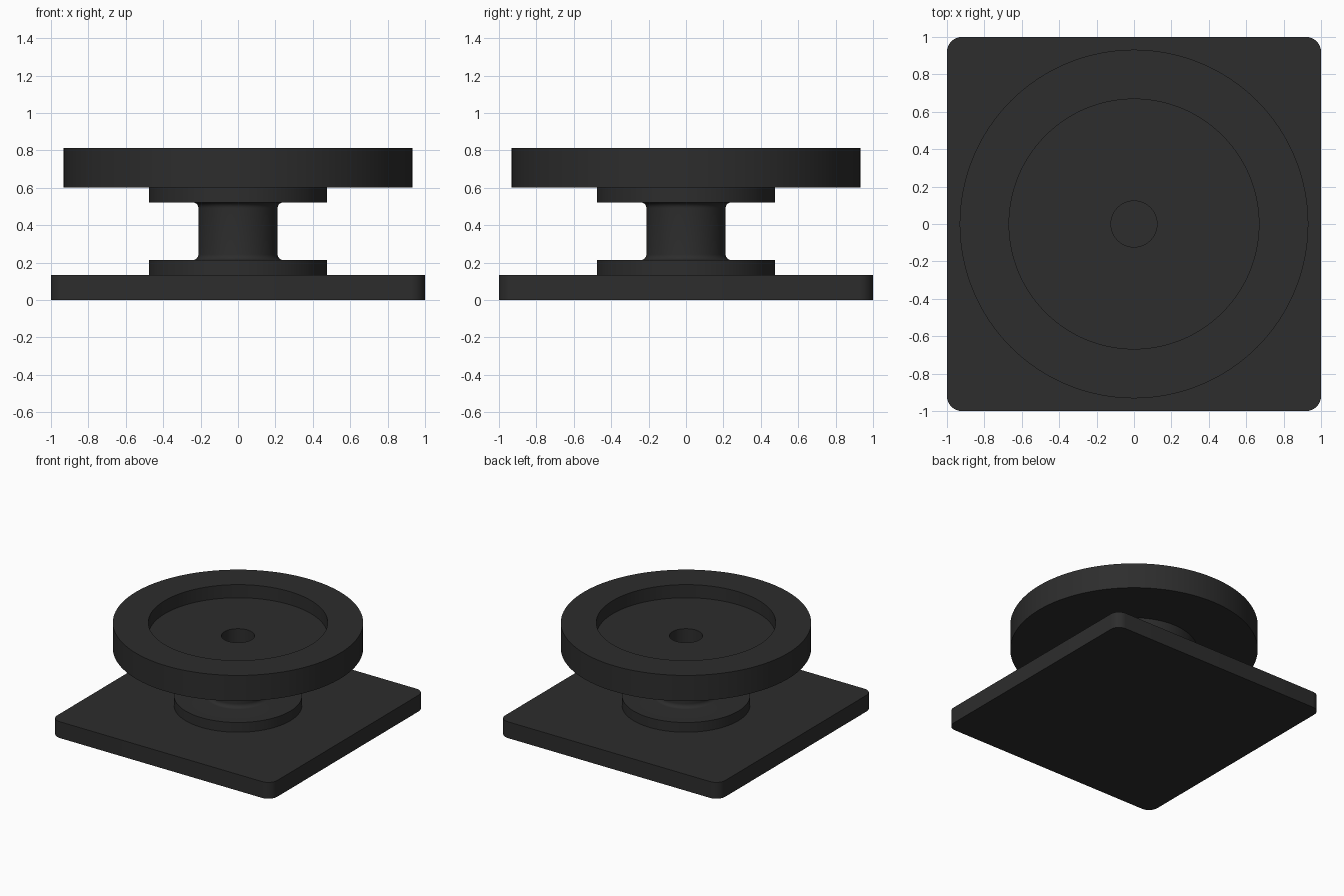
import bpy, bmesh
from math import pi, sin, cos, radians

if "Cube" in bpy.data.objects:
    bpy.data.objects.remove(bpy.data.objects["Cube"])

SEGMENTS = 128
dark = bpy.data.materials.new("dark_grey")
dark.diffuse_color = (0.026, 0.026, 0.026, 1)
dark.use_nodes = True
dark.node_tree.nodes["Principled BSDF"].inputs["Base Color"].default_value = dark.diffuse_color


def finish(name, bm):
    bmesh.ops.recalc_face_normals(bm, faces=bm.faces[:])
    mesh = bpy.data.meshes.new(name)
    bm.to_mesh(mesh)
    bm.free()
    mesh.materials.append(dark)
    obj = bpy.data.objects.new(name, mesh)
    bpy.context.collection.objects.link(obj)
    bpy.ops.object.select_all(action='DESELECT')
    obj.select_set(True)
    bpy.context.view_layer.objects.active = obj
    bpy.ops.object.shade_smooth_by_angle(angle=radians(30))
    return obj


def ring(name, profile):
    """Revolve a closed (radius, z) profile around the z axis."""
    bm = bmesh.new()
    loops = [[bm.verts.new((r * cos(2 * pi * i / SEGMENTS), r * sin(2 * pi * i / SEGMENTS), z))
              for r, z in profile] for i in range(SEGMENTS)]
    n = len(profile)
    for i in range(SEGMENTS):
        a, b = loops[i], loops[(i + 1) % SEGMENTS]
        for j in range(n):
            k = (j + 1) % n
            bm.faces.new((a[j], b[j], b[k], a[k]))
    return finish(name, bm)


def arc(cx, cy, radius, start, end, steps=8):
    return [(cx + radius * cos(radians(start + (end - start) * i / steps)),
             cy + radius * sin(radians(start + (end - start) * i / steps)))
            for i in range(steps + 1)]


PLATE_TOP, DISC_BOTTOM, DISC_TOP = 0.134, 0.602, 0.813
BORE, NECK, FLANGE, FILLET = 0.123, 0.212, 0.477, 0.03

# Square base plate with rounded vertical corners
corner = 0.08
c = 1 - corner
outline = []
for k, (sx, sy) in enumerate([(1, 1), (-1, 1), (-1, -1), (1, -1)]):
    outline += arc(sx * c, sy * c, corner, 90 * k, 90 * k + 90)
bm = bmesh.new()
face = bm.faces.new([bm.verts.new((x, y, 0)) for x, y in outline])
extruded = bmesh.ops.extrude_face_region(bm, geom=[face], use_keep_orig=True)
top = [v for v in extruded["geom"] if isinstance(v, bmesh.types.BMVert)]
bmesh.ops.translate(bm, verts=top, vec=(0, 0, PLATE_TOP))
finish("base_plate", bm)

# Bored spindle: two flanges joined by a filleted neck
low, high = 0.214, 0.522
spindle = [(BORE, PLATE_TOP), (FLANGE, PLATE_TOP), (FLANGE, low)]
spindle += arc(NECK + FILLET, low + FILLET, FILLET, 270, 180)
spindle += arc(NECK + FILLET, high - FILLET, FILLET, 180, 90)
spindle += [(FLANGE, high), (FLANGE, DISC_BOTTOM), (BORE, DISC_BOTTOM)]
ring("spindle", spindle)

# Round top disc with a recessed floor and centre hole
floor, recess, rim = 0.705, 0.668, 0.932
ring("top_disc", [(BORE, DISC_BOTTOM), (rim, DISC_BOTTOM), (rim, DISC_TOP),
                  (recess, DISC_TOP), (recess, floor), (BORE, floor)])
